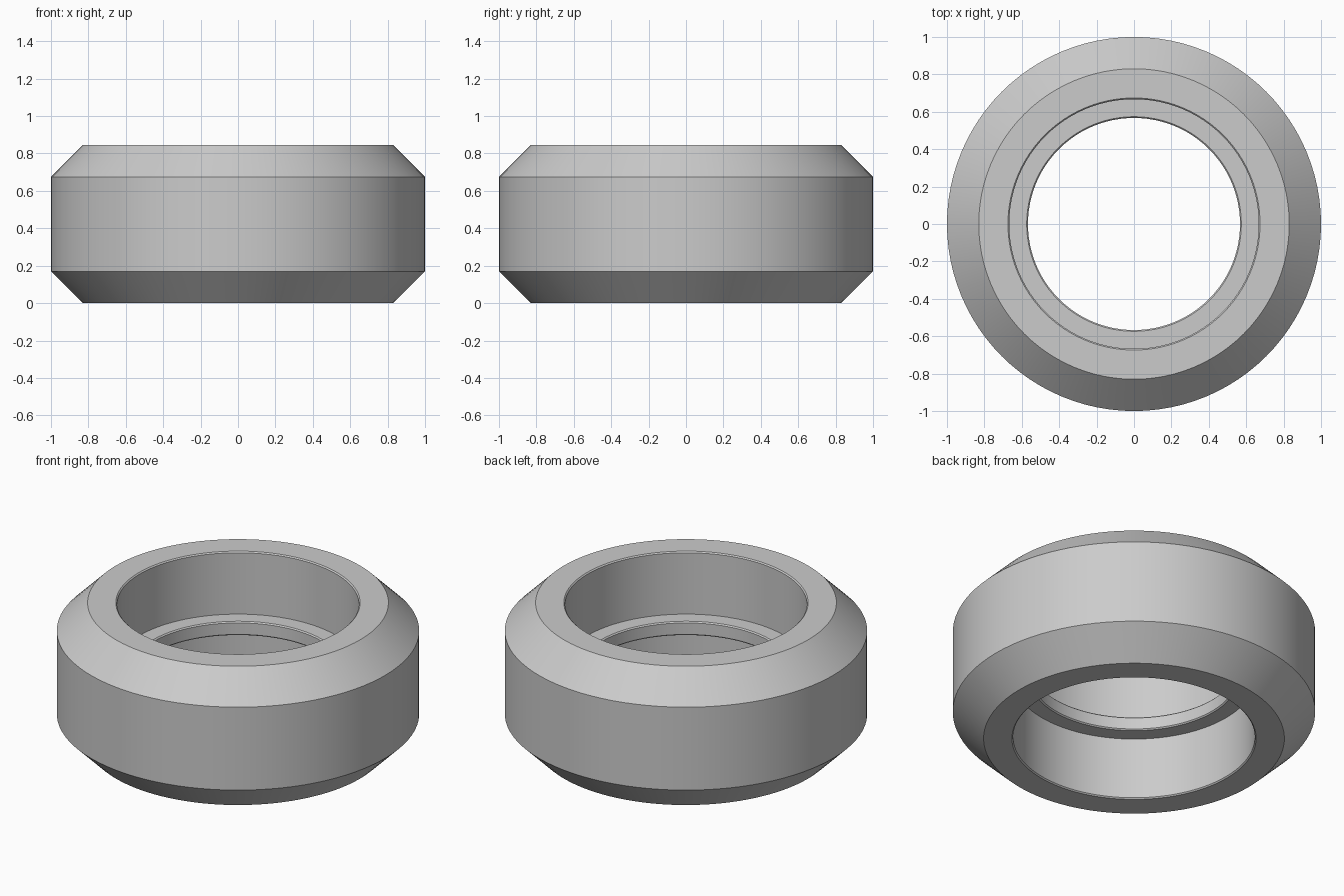
import bpy
import bmesh
import math

cube = bpy.data.objects.get("Cube")
if cube:
    bpy.data.objects.remove(cube, do_unlink=True)

HEIGHT = 0.845
MID = HEIGHT / 2
RIM = 0.83          # outer edge of the flat end faces
BORE = 0.667        # bearing seats
LIP = 0.567         # central stop lip
LIP_HALF = 0.042
BEVEL = 0.007
SEGMENTS = 96

# Single light grey material
grey = bpy.data.materials.new("light_grey")
grey.use_nodes = True
colour = (0.6, 0.6, 0.6, 1)
grey.diffuse_color = colour
grey.node_tree.nodes["Principled BSDF"].inputs["Base Color"].default_value = colour

# Upper half of the section, from the tread inward to the lip (radius, height above middle)
upper = [
    (1, MID - (1 - RIM)),
    (RIM, MID),
    (BORE + BEVEL, MID),
    (BORE, MID - BEVEL),
    (BORE, LIP_HALF),
    (LIP + BEVEL, LIP_HALF),
    (LIP, LIP_HALF - BEVEL),
]
# Mirror it to close the section
section = upper + [(r, -h) for r, h in reversed(upper)]

# Revolve the section into the ring
bm = bmesh.new()
verts = [bm.verts.new((r, 0, MID + h)) for r, h in section]
edges = [bm.edges.new((a, b)) for a, b in zip(verts, verts[1:] + verts[:1])]
bmesh.ops.spin(bm, geom=verts + edges, cent=(0, 0, 0), axis=(0, 0, 1),
               angle=math.tau, steps=SEGMENTS)
bmesh.ops.remove_doubles(bm, verts=bm.verts, dist=0.0005)
bmesh.ops.recalc_face_normals(bm, faces=bm.faces)
mesh = bpy.data.meshes.new("wheel_ring")
bm.to_mesh(mesh)
bm.free()
mesh.materials.append(grey)

ring = bpy.data.objects.new("wheel_ring", mesh)
bpy.context.collection.objects.link(ring)
bpy.context.view_layer.objects.active = ring
ring.select_set(True)
bpy.ops.object.shade_smooth_by_angle(angle=math.radians(30))
